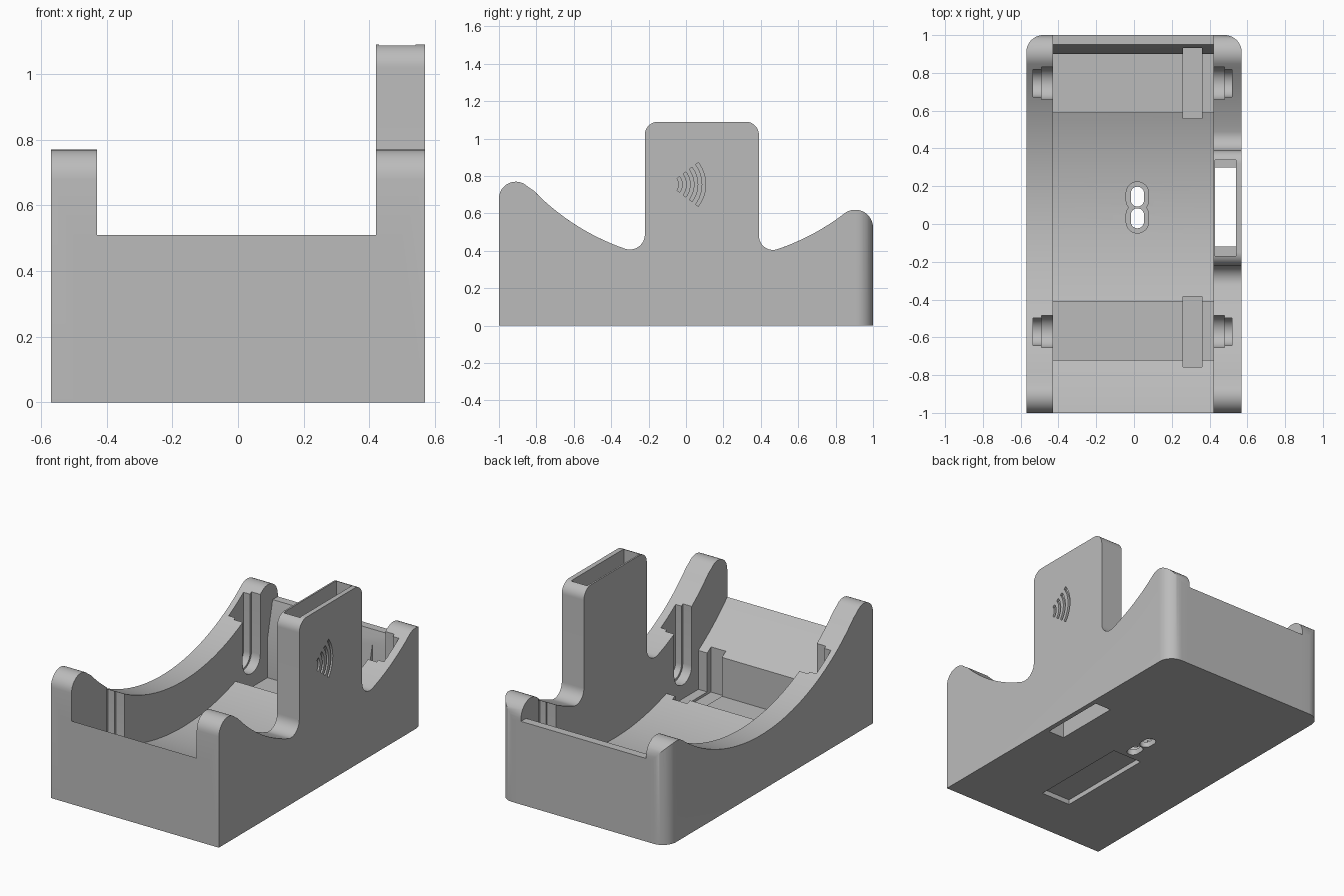
import bpy, bmesh, math

cube = bpy.data.objects.get("Cube")
if cube:
    bpy.data.objects.remove(cube, do_unlink=True)

grey = bpy.data.materials.new("light grey plastic")
grey.use_nodes = True
GREY = (0.5, 0.5, 0.5, 1)
grey.diffuse_color = GREY
grey.node_tree.nodes["Principled BSDF"].inputs["Base Color"].default_value = GREY


def arc(cy, cz, r, start, end, steps=12):
    """Points of an arc, angles in degrees."""
    angles = [math.radians(start + (end - start) * i / steps) for i in range(steps + 1)]
    return [(cy + r * math.cos(a), cz + r * math.sin(a)) for a in angles]


def rect(a0, a1, b0, b1):
    return [(a0, b0), (a1, b0), (a1, b1), (a0, b1)]


def prism(name, outline, axis, low, high):
    """Extrude an outline: (y, z) points along x, or (x, y) points along z."""
    bm = bmesh.new()
    place = (lambda p, d: (d, p[0], p[1])) if axis == "x" else (lambda p, d: (p[0], p[1], d))
    a = [bm.verts.new(place(p, low)) for p in outline]
    b = [bm.verts.new(place(p, high)) for p in outline]
    bm.faces.new(a)
    bm.faces.new(b[::-1])
    n = len(a)
    for i in range(n):
        j = (i + 1) % n
        bm.faces.new((a[i], b[i], b[j], a[j]))
    bmesh.ops.recalc_face_normals(bm, faces=bm.faces)
    mesh = bpy.data.meshes.new(name)
    bm.to_mesh(mesh)
    bm.free()
    mesh.materials.append(grey)
    obj = bpy.data.objects.new(name, mesh)
    bpy.context.collection.objects.link(obj)
    return obj


def combine(target, tool, operation="DIFFERENCE"):
    """Apply a boolean and remove the tool."""
    tool.hide_render = True
    mod = target.modifiers.new("boolean", "BOOLEAN")
    mod.operation, mod.solver, mod.object = operation, "EXACT", tool
    bpy.context.view_layer.objects.active = target
    bpy.ops.object.modifier_apply(modifier=mod.name)
    bpy.data.objects.remove(tool, do_unlink=True)


# Shared reel centre, seen from the side
CY, CZ = 0.085, 1.597
R_WALL, R_BED = 1.255, 1.536
WIDTH = 0.57


def bed(y):
    return CZ - math.sqrt(R_BED ** 2 - (y - CY) ** 2)


def bed_curve(y0, y1, steps=24):
    return [(y, bed(y)) for y in (y0 + (y1 - y0) * i / steps for i in range(steps + 1))]


# Side walls: rounded horns joined by a large arc, one with a tower
front_horn = arc(-0.91, 0.68, 0.09, 180, 42.7)
back_horn = arc(0.905, 0.525, 0.095, 127.4, 0)
base = [(1, 0), (-1, 0)]
plain = front_horn + arc(CY, CZ, R_WALL, 222.7, 307.4, 48)[1:-1] + back_horn + base
tower = (front_horn + arc(CY, CZ, R_WALL, 222.7, 250.9, 20)[1:-1]
         + arc(-0.30, 0.487, 0.08, 250.9, 360)
         + arc(-0.15, 1.02, 0.07, 180, 90) + arc(0.32, 1.02, 0.07, 90, 0)
         + arc(0.465, 0.48, 0.075, 180, 288.8)
         + arc(CY, CZ, R_WALL, 288.8, 307.4, 14)[1:-1] + back_horn + base)

# Bed: curved trough with two roller pockets
POCKET = 0.05
bed_outline = ([(-1, 0)] + bed_curve(-1, -0.72, 12) + [(-0.72, POCKET), (-0.41, POCKET)]
               + bed_curve(-0.41, 0.59) + [(0.59, POCKET), (0.9, POCKET), (0.9, 0.29),
                                           (0.95, 0.51), (1, 0.51), (1, 0)])

holder = prism("reel_holder", bed_outline, "x", -0.5, 0.5)
combine(holder, prism("plain_wall", plain, "x", -WIDTH, -0.43), "UNION")
combine(holder, prism("tower_wall", tower, "x", 0.42, WIDTH), "UNION")

# Rounded back corners
for s in (-1, 1):
    corner = [(s * x, y) for x, y in arc(0.48, 0.91, 0.09, 0, 90)
              + [(0.48, 1.05), (0.62, 1.05), (0.62, 0.91)]]
    combine(holder, prism("corner_cutter", corner, "z", -0.1, 1.2))

# Stepped roller axle slots with round bottoms, and the guide grooves
for y in (-0.57, 0.745):
    for r, inner_depth, outer_depth in ((0.085, 0.48, 0.49), (0.072, 0.52, 0.535)):
        slot = arc(y, 0.22, r, 180, 360, 16) + [(y + r, 1.3), (y - r, 1.3)]
        combine(holder, prism("slot_cutter", slot, "x", 0.40, inner_depth))
        combine(holder, prism("slot_cutter", slot, "x", -outer_depth, -0.41))
    groove = rect(0.26, 0.36, y - 0.187, y + 0.187)
    combine(holder, prism("groove_cutter", groove, "z", 0.035, 1.3))

# Hollow tower: through shaft with a wider upper part
combine(holder, prism("shaft_cutter", rect(0.43, 0.54, -0.12, 0.30), "z", -0.1, 1.3))
combine(holder, prism("shaft_cutter", rect(0.43, 0.54, -0.17, 0.34), "z", 0.55, 1.3))

# Twin cable holes with countersunk rims
for bottom, r in ((0.035, 0.06), (-0.1, 0.035)):
    for y in (0.03, 0.145):
        oval = arc(0.018, y + 0.018, r, 0, 180) + arc(0.018, y - 0.018, r, 180, 360)
        combine(holder, prism("hole_cutter", oval, "z", bottom, 0.3))

# Shallow label recess underneath
combine(holder, prism("recess_cutter", rect(-0.09, 0.11, -0.69, -0.05), "z", -0.1, 0.03))

# Engraved signal waves on the tower
for r in (0.07, 0.112, 0.153, 0.195):
    wave = arc(-0.09, 0.755, r, -37, 37) + arc(-0.09, 0.755, r - 0.018, 37, -37)
    combine(holder, prism("wave_cutter", wave, "x", 0.555, 0.6))

# Smooth curves, sharp edges
bpy.ops.object.select_all(action="DESELECT")
holder.select_set(True)
bpy.context.view_layer.objects.active = holder
bpy.ops.object.shade_smooth_by_angle(angle=math.radians(25))
